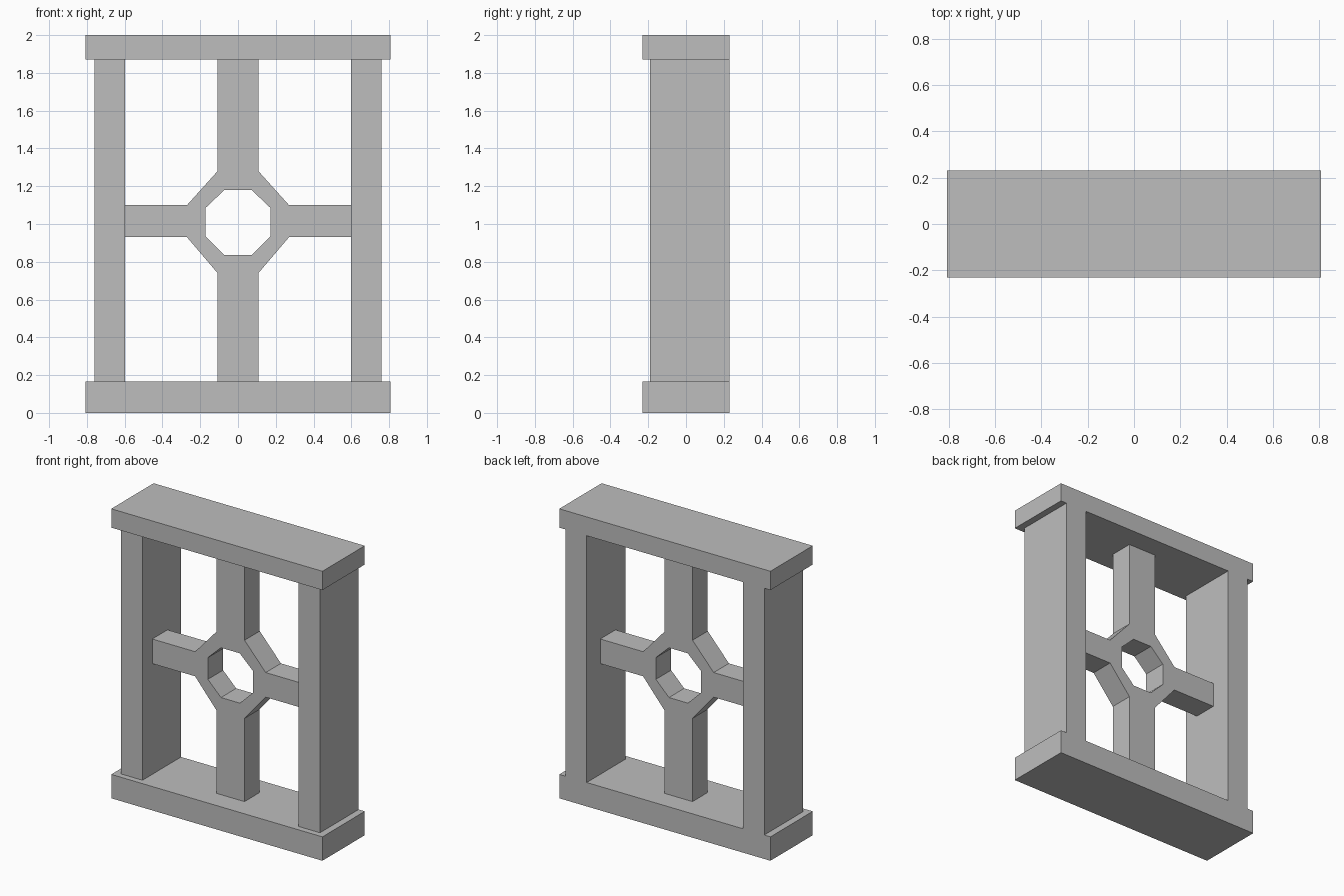
import bpy
import bmesh
from mathutils import Vector

cube = bpy.data.objects.get("Cube")
if cube:
    bpy.data.objects.remove(cube, do_unlink=True)

# Single stone grey colour
GREY = (0.515, 0.515, 0.515, 1.0)
stone = bpy.data.materials.new("stone_grey")
stone.use_nodes = True
stone.diffuse_color = GREY
stone.node_tree.nodes["Principled BSDF"].inputs["Base Color"].default_value = GREY


def finish(name, bm):
    bmesh.ops.recalc_face_normals(bm, faces=bm.faces)
    mesh = bpy.data.meshes.new(name)
    bm.to_mesh(mesh)
    bm.free()
    mesh.materials.append(stone)
    obj = bpy.data.objects.new(name, mesh)
    bpy.context.collection.objects.link(obj)
    return obj


def box(name, low, high):
    low, high = Vector(low), Vector(high)
    bm = bmesh.new()
    bmesh.ops.create_cube(bm, size=1)
    bmesh.ops.scale(bm, vec=high - low, verts=bm.verts)
    bmesh.ops.translate(bm, vec=(low + high) / 2, verts=bm.verts)
    return finish(name, bm)


# Sill and lintel
HALF_W, BACK = 0.807, 0.231
SILL_TOP, LINTEL_BOTTOM = 0.165, 1.87
box("sill", (-HALF_W, -BACK, 0), (HALF_W, BACK, SILL_TOP))
box("lintel", (-HALF_W, -BACK, LINTEL_BOTTOM), (HALF_W, BACK, 2))

# Side posts, flush with the back of the sill and lintel
POST_IN, POST_OUT = 0.597, 0.76
box("left_post", (POST_IN, -0.19, SILL_TOP), (POST_OUT, BACK, LINTEL_BOTTOM))
box("right_post", (-POST_OUT, -0.19, SILL_TOP), (-POST_IN, BACK, LINTEL_BOTTOM))


# Cross-shaped tracery with an eight-sided opening
def octagon(x_in, x_out, z_top, z_high, z_low, z_bottom):
    right = [(x_in, z_top), (x_out, z_high), (x_out, z_low), (x_in, z_bottom)]
    return right + [(-x, z) for x, z in reversed(right)]


HALF_DEPTH = 0.083
bm = bmesh.new()


def ring(points):
    return [bm.verts.new((x, -HALF_DEPTH, z)) for x, z in points]


outer = ring(octagon(0.108, 0.27, 1.28, 1.10, 0.93, 0.74))
inner = ring(octagon(0.072, 0.172, 1.18, 1.085, 0.935, 0.836))
for i in range(8):
    j = (i + 1) % 8
    bm.faces.new((outer[i], outer[j], inner[j], inner[i]))

# Arms continue the straight sides of the ring to the frame
for i, axis, end in ((1, 0, POST_IN), (3, 2, SILL_TOP),
                     (5, 0, -POST_IN), (7, 2, LINTEL_BOTTOM)):
    a, b = outer[i], outer[(i + 1) % 8]
    tips = []
    for v in (b, a):
        co = v.co.copy()
        co[axis] = end
        tips.append(bm.verts.new(co))
    bm.faces.new((a, b, *tips))

# Thicken the flat tracery
front = list(bm.faces)
result = bmesh.ops.extrude_face_region(bm, geom=front, use_keep_orig=True)
moved = [g for g in result["geom"] if isinstance(g, bmesh.types.BMVert)]
bmesh.ops.translate(bm, vec=(0, 2 * HALF_DEPTH, 0), verts=moved)
finish("cross_tracery", bm)
